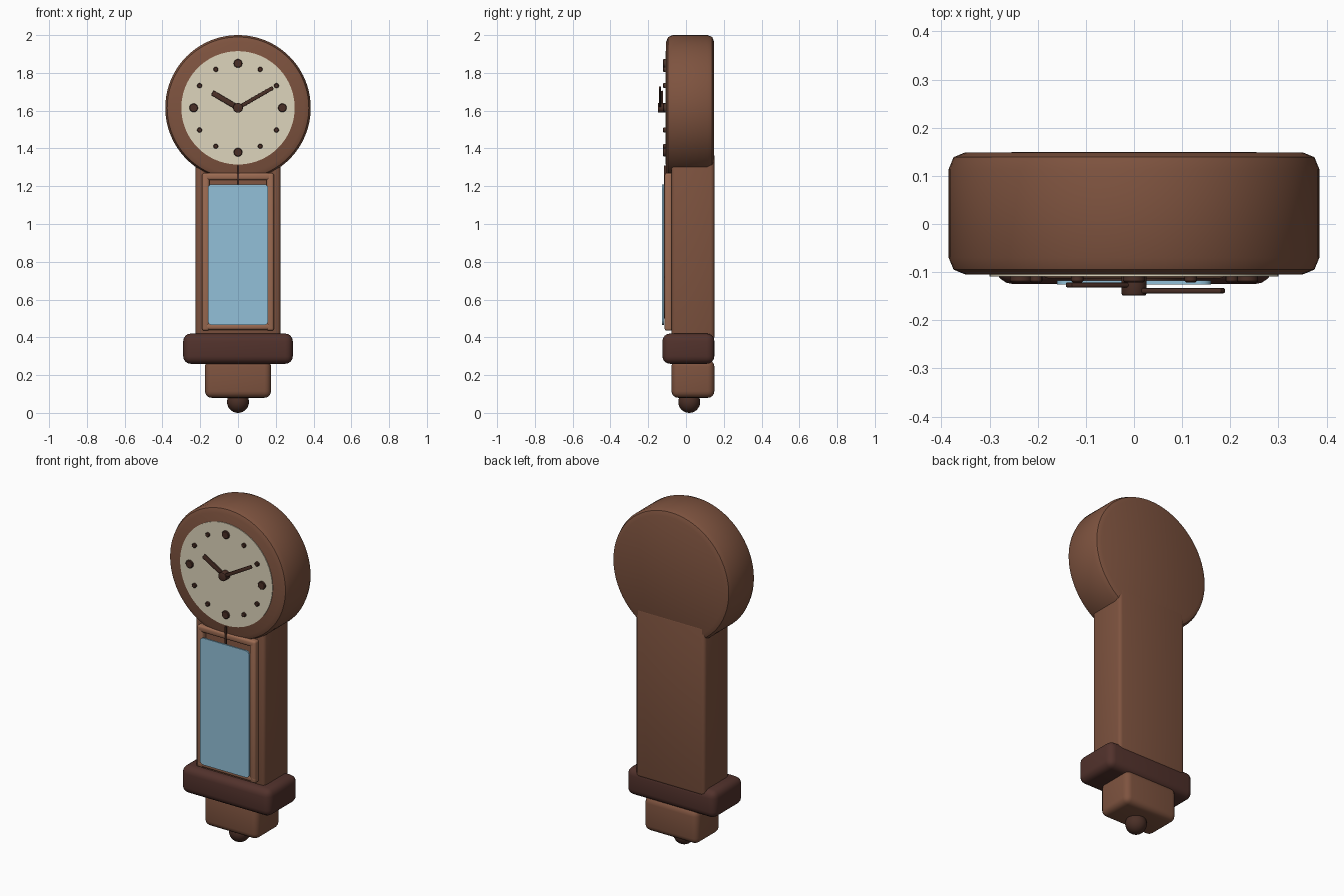
import bpy, math
from mathutils import Vector

if "Cube" in bpy.data.objects:
    bpy.data.objects.remove(bpy.data.objects["Cube"])


def material(name, rgb):
    # sRGB 0-255 to linear
    lin = [((c / 255 + 0.055) / 1.055) ** 2.4 for c in rgb]
    m = bpy.data.materials.new(name)
    m.diffuse_color = (*lin, 1)
    m.use_nodes = True
    m.node_tree.nodes["Principled BSDF"].inputs["Base Color"].default_value = m.diffuse_color
    return m


WOOD = material("walnut_brown", (126, 83, 63))
TRIM = material("light_brown", (156, 107, 82))
DARK = material("dark_mahogany", (82, 50, 44))
FACE = material("cream", (222, 213, 188))
GLASS = material("pale_blue", (146, 192, 216))
INK = material("dark_umber", (74, 47, 38))


def finish(name, mat, bevel=0, segments=3):
    ob = bpy.context.object
    ob.name = name
    ob.data.materials.append(mat)
    bpy.ops.object.transform_apply(location=False, rotation=True, scale=True)
    if bevel:
        b = ob.modifiers.new("bevel", 'BEVEL')
        b.width, b.segments, b.limit_method = bevel, segments, 'ANGLE'
        bpy.ops.object.modifier_apply(modifier="bevel")
    bpy.ops.object.shade_smooth_by_angle(angle=math.radians(35))
    return ob


def box(name, mat, x, y, z, bevel=0, segments=3):
    lo, hi = Vector((x[0], y[0], z[0])), Vector((x[1], y[1], z[1]))
    bpy.ops.mesh.primitive_cube_add(size=1, location=(lo + hi) / 2)
    bpy.context.object.scale = hi - lo
    return finish(name, mat, bevel, segments)


def disc(name, mat, x, z, radius, y, bevel=0, sides=32, segments=2):
    # cylinder whose axis runs front to back
    bpy.ops.mesh.primitive_cylinder_add(
        vertices=sides, radius=radius, depth=y[1] - y[0],
        location=(x, (y[0] + y[1]) / 2, z), rotation=(math.pi / 2, 0, 0))
    return finish(name, mat, bevel, segments)


CZ = 1.615  # height of the dial centre

# Case: round head, trunk, plinth, lower block and finial
disc("clock_head", WOOD, 0, CZ, 0.385, (-0.105, 0.149), 0.035, 96)
box("trunk", WOOD, (-0.225, 0.225), (-0.077, 0.15), (0.38, 1.38), 0.02)
box("plinth", DARK, (-0.29, 0.29), (-0.125, 0.15), (0.26, 0.42), 0.04, 4)
box("lower_block", WOOD, (-0.175, 0.175), (-0.077, 0.15), (0.08, 0.28), 0.035, 4)
bpy.ops.mesh.primitive_uv_sphere_add(segments=32, ring_count=16, radius=0.058,
                                     location=(0, 0.017, 0.058))
finish("finial", INK)

# Dial and hour markers
disc("dial", FACE, 0, CZ, 0.30, (-0.109, -0.10), 0, 96)
for i in range(12):
    a = i * math.pi / 6
    big = i % 3 == 0
    disc("hour_marker", INK, 0.235 * math.sin(a), CZ + 0.235 * math.cos(a),
         0.023 if big else 0.013, (-0.121, -0.105), 0.003, 16, 1)


def hand(name, tip_x, tip_z, width, y):
    # bar from just behind the hub to the tip
    d = Vector((tip_x, 0, tip_z - CZ))
    length = d.length
    bpy.ops.mesh.primitive_cube_add(
        size=1, location=(tip_x / 2, sum(y) / 2, (tip_z + CZ) / 2),
        rotation=(0, math.atan2(d.x, d.z), 0))
    bpy.context.object.scale = (width, y[1] - y[0], length)
    finish(name, INK, 0.004, 2)


hand("hour_hand", -0.136, 1.695, 0.028, (-0.132, -0.121))
hand("minute_hand", 0.186, 1.722, 0.02, (-0.144, -0.133))
disc("hand_hub", INK, 0, CZ, 0.026, (-0.149, -0.105), 0.005, 24)

# Door frame and glass
for s in (-1, 1):
    xs = sorted((s * 0.152, s * 0.19))
    box("door_stile", TRIM, xs, (-0.113, -0.07), (0.435, 1.27), 0.012)
for z in ((0.44, 0.475), (1.232, 1.27)):
    box("door_rail", TRIM, (-0.19, 0.19), (-0.113, -0.07), z, 0.012)

# Pendulum, mostly behind the glass
disc("pendulum_bob", INK, 0, 0.61, 0.11, (-0.12, -0.10), 0.004, 48)
box("pendulum_rod", INK, (-0.005, 0.005), (-0.117, -0.107), (0.6, 1.31))

# Glass plate with rounded corners
plate = box("door_glass", GLASS, (-0.16, 0.16), (-0.126, -0.117), (0.465, 1.21))
b = plate.modifiers.new("corners", 'BEVEL')
b.width, b.segments, b.limit_method = 0.022, 4, 'WEIGHT'
w = plate.data.attributes.new("bevel_weight_edge", 'FLOAT', 'EDGE')
for e in plate.data.edges:
    p, q = (plate.data.vertices[v].co for v in e.vertices)
    w.data[e.index].value = 1.0 if abs(p.y - q.y) > 0.001 else 0.0
bpy.ops.object.modifier_apply(modifier="corners")
bpy.ops.object.shade_smooth_by_angle(angle=math.radians(35))
